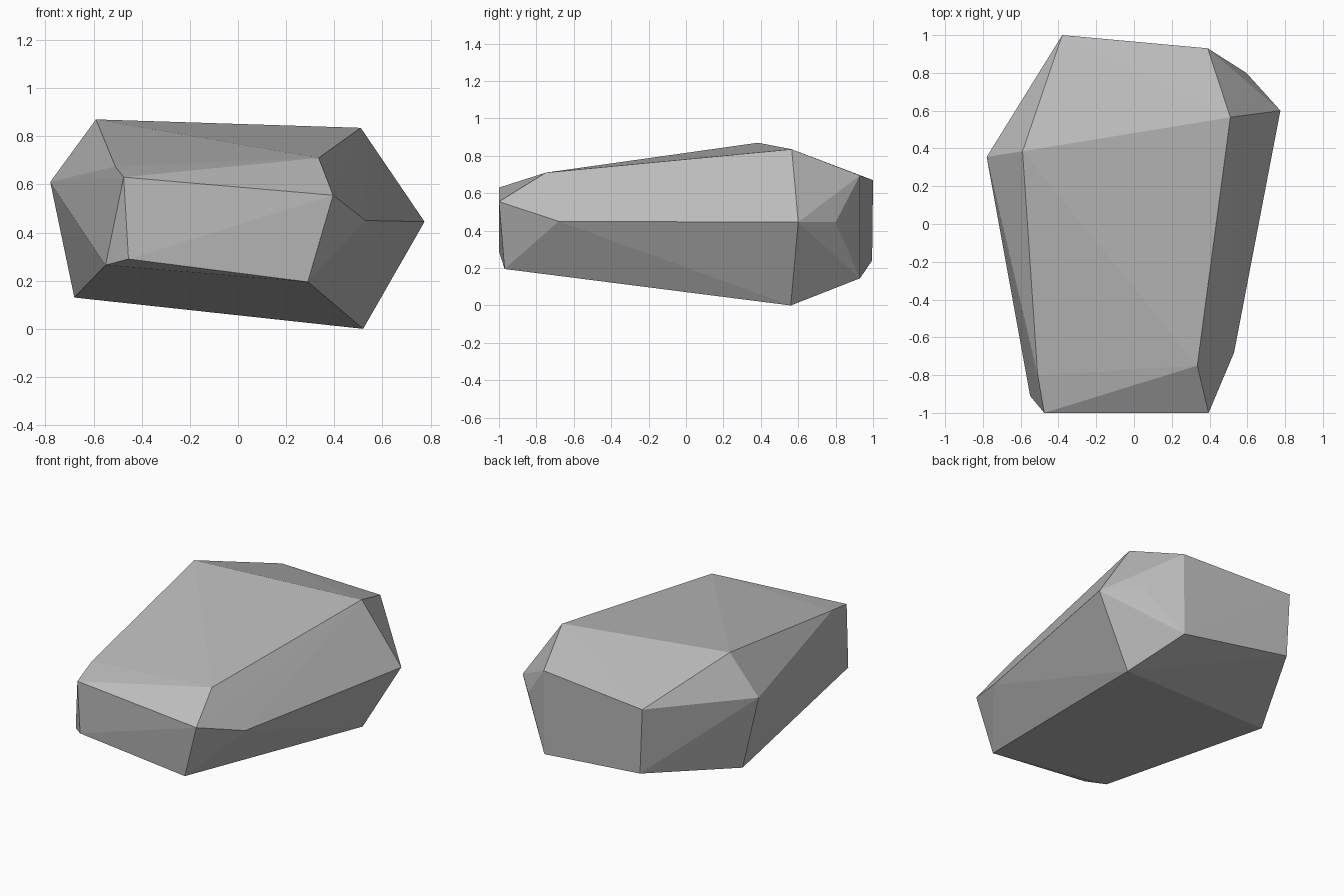
import bpy
import bmesh

# Remove the default cube only
default_cube = bpy.data.objects.get("Cube")
if default_cube:
    bpy.data.objects.remove(default_cube, do_unlink=True)


def flat_material(name, colour):
    mat = bpy.data.materials.new(name)
    mat.use_nodes = True
    mat.diffuse_color = colour
    shader = mat.node_tree.nodes["Principled BSDF"]
    shader.inputs["Base Color"].default_value = colour
    return mat


def hull_object(name, corner_groups, material):
    """Wrap flat facets tightly around the chiselled corners."""
    bm = bmesh.new()
    for corners in corner_groups.values():
        for corner in corners:
            bm.verts.new(corner)
    bmesh.ops.convex_hull(bm, input=bm.verts[:])
    bmesh.ops.recalc_face_normals(bm, faces=bm.faces[:])
    mesh = bpy.data.meshes.new(name)
    bm.to_mesh(mesh)
    bm.free()
    mesh.materials.append(material)
    obj = bpy.data.objects.new(name, mesh)
    bpy.context.scene.collection.objects.link(obj)
    return obj


# Corners of the boulder, grouped by the facet they bound
corner_groups = {
    "top plateau": [(-.59, .385, .87), (.51, .565, .835),
                    (.335, -.75, .71), (-.51, -.8, .675)],
    "front facet": [(-.475, -1, .63), (.395, -1, .555),
                    (.29, -.97, .195), (-.455, -1, .29)],
    "back facet": [(-.38, 1, .67), (.39, .93, .695),
                   (.385, .93, .145), (-.36, .995, .24)],
    "left ridge": [(.53, -.68, .45), (.775, .6, .445), (.595, .8, .445)],
    "right ridge": [(-.78, .355, .61), (-.55, -.91, .265)],
    "underside": [(.52, .56, 0), (-.68, .38, .13)],
}

stone_grey = flat_material("stone grey", (.5, .5, .5, 1))
hull_object("boulder", corner_groups, stone_grey)
